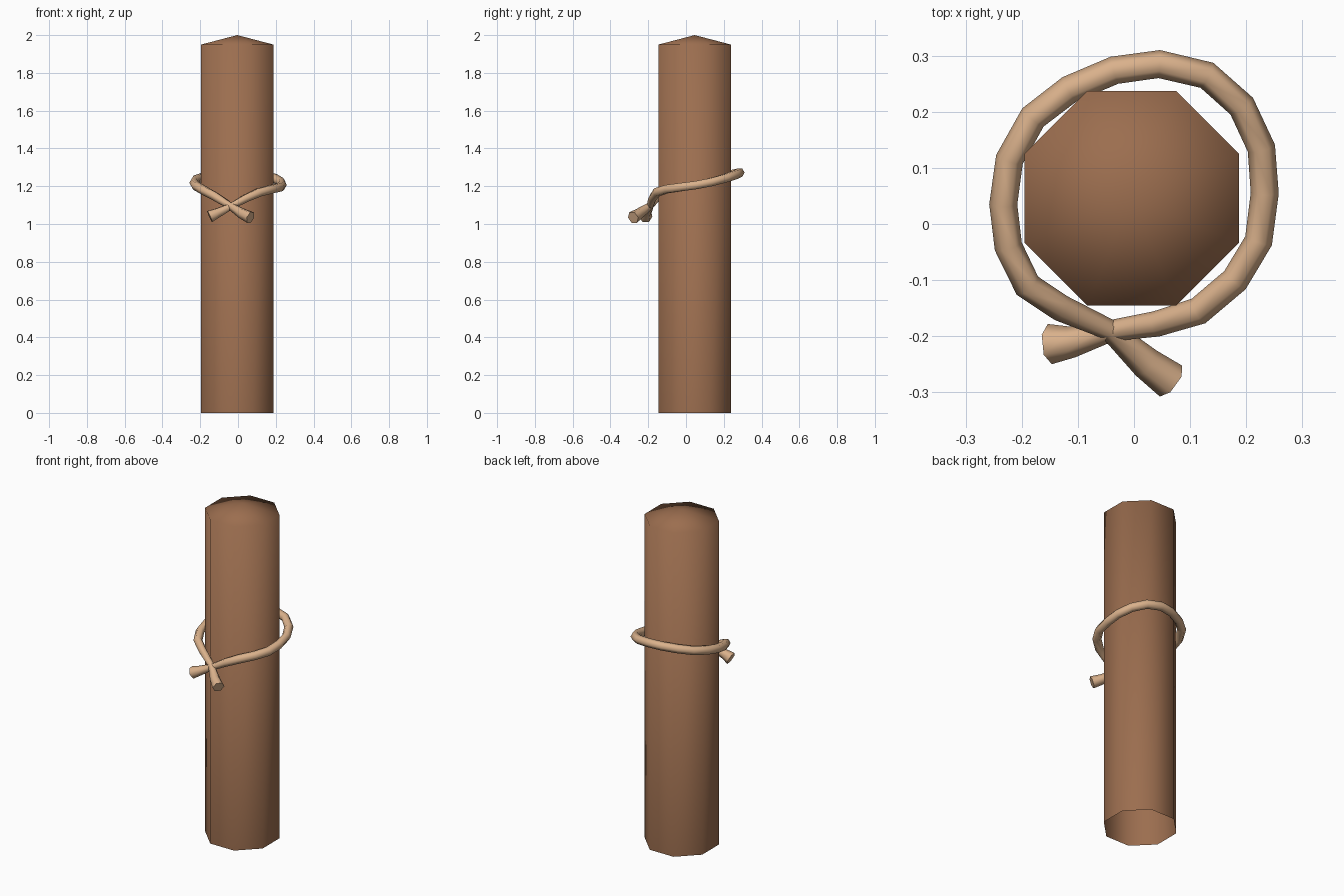
import bpy, bmesh, math
from mathutils import Vector

if "Cube" in bpy.data.objects:
    bpy.data.objects.remove(bpy.data.objects["Cube"])


def material(name, rgb):
    m = bpy.data.materials.new(name)
    m.diffuse_color = (*rgb, 1)
    m.use_nodes = True
    m.node_tree.nodes["Principled BSDF"].inputs["Base Color"].default_value = m.diffuse_color
    return m


wood = material("brown wood", (0.33, 0.155, 0.078))
fibre = material("tan rope", (0.70, 0.44, 0.26))

# Octagonal post, open underneath, with a shallow pointed top
CX, CY, R, SIDES = -0.004, 0.046, 0.207, 8
bm = bmesh.new()
rings = []
for z in (0.0, 1.95):
    rings.append([bm.verts.new((CX + R * math.cos(a), CY + R * math.sin(a), z))
                  for a in (math.tau * (i + 0.5) / SIDES for i in range(SIDES))])
tip = bm.verts.new((CX, CY, 2.0))
for i in range(SIDES):
    j = (i + 1) % SIDES
    bm.faces.new((rings[0][i], rings[0][j], rings[1][j], rings[1][i]))
    bm.faces.new((rings[1][i], rings[1][j], tip))
for f in bm.faces:
    f.smooth = True
mesh = bpy.data.meshes.new("post")
bm.to_mesh(mesh)
bm.free()
post = bpy.data.objects.new("post", mesh)
bpy.context.collection.objects.link(post)
mesh.materials.append(wood)

# Rope path: left tail, crossing, around the post, crossing, right tail
# each point is x, y, z, radius
path = [
    (-0.150, -0.214, 1.040, 0.036), (-0.110, -0.210, 1.058, 0.028),
    (-0.040, -0.190, 1.092, 0.019),
    (0.040, -0.178, 1.135, 0.023), (0.115, -0.155, 1.168, 0.025),
    (0.180, -0.100, 1.185, 0.025), (0.222, -0.030, 1.195, 0.025),
    (0.233, 0.055, 1.206, 0.025), (0.227, 0.135, 1.222, 0.025),
    (0.192, 0.210, 1.243, 0.025), (0.130, 0.265, 1.262, 0.025),
    (0.045, 0.285, 1.272, 0.025), (-0.035, 0.274, 1.270, 0.025),
    (-0.115, 0.240, 1.262, 0.025), (-0.180, 0.190, 1.250, 0.025),
    (-0.222, 0.115, 1.235, 0.025), (-0.233, 0.035, 1.218, 0.025),
    (-0.224, -0.040, 1.203, 0.025), (-0.190, -0.110, 1.183, 0.025),
    (-0.130, -0.150, 1.150, 0.024), (-0.045, -0.188, 1.098, 0.019),
    (0.022, -0.248, 1.055, 0.029), (0.066, -0.280, 1.034, 0.034),
]

# Sweep a six-sided tube along the path
bm = bmesh.new()
N = 6
pts = [Vector(p[:3]) for p in path]
loops = []
for k, p in enumerate(pts):
    t = (pts[min(k + 1, len(pts) - 1)] - pts[max(k - 1, 0)]).normalized()
    side = t.cross(Vector((0, 0, 1))).normalized()
    up = side.cross(t)
    loops.append([bm.verts.new(p + path[k][3] * (side * math.cos(a) + up * math.sin(a)))
                  for a in (math.tau * i / N for i in range(N))])
for a, b in zip(loops, loops[1:]):
    for i in range(N):
        j = (i + 1) % N
        bm.faces.new((a[i], a[j], b[j], b[i])).smooth = True
bm.faces.new(loops[0])
bm.faces.new(loops[-1])
bmesh.ops.recalc_face_normals(bm, faces=bm.faces)
mesh = bpy.data.meshes.new("rope")
bm.to_mesh(mesh)
bm.free()
rope = bpy.data.objects.new("rope", mesh)
bpy.context.collection.objects.link(rope)
mesh.materials.append(fibre)

# Keep the cut rope ends crisp
bpy.context.view_layer.objects.active = rope
rope.select_set(True)
bpy.ops.object.shade_smooth_by_angle(angle=math.radians(65))
